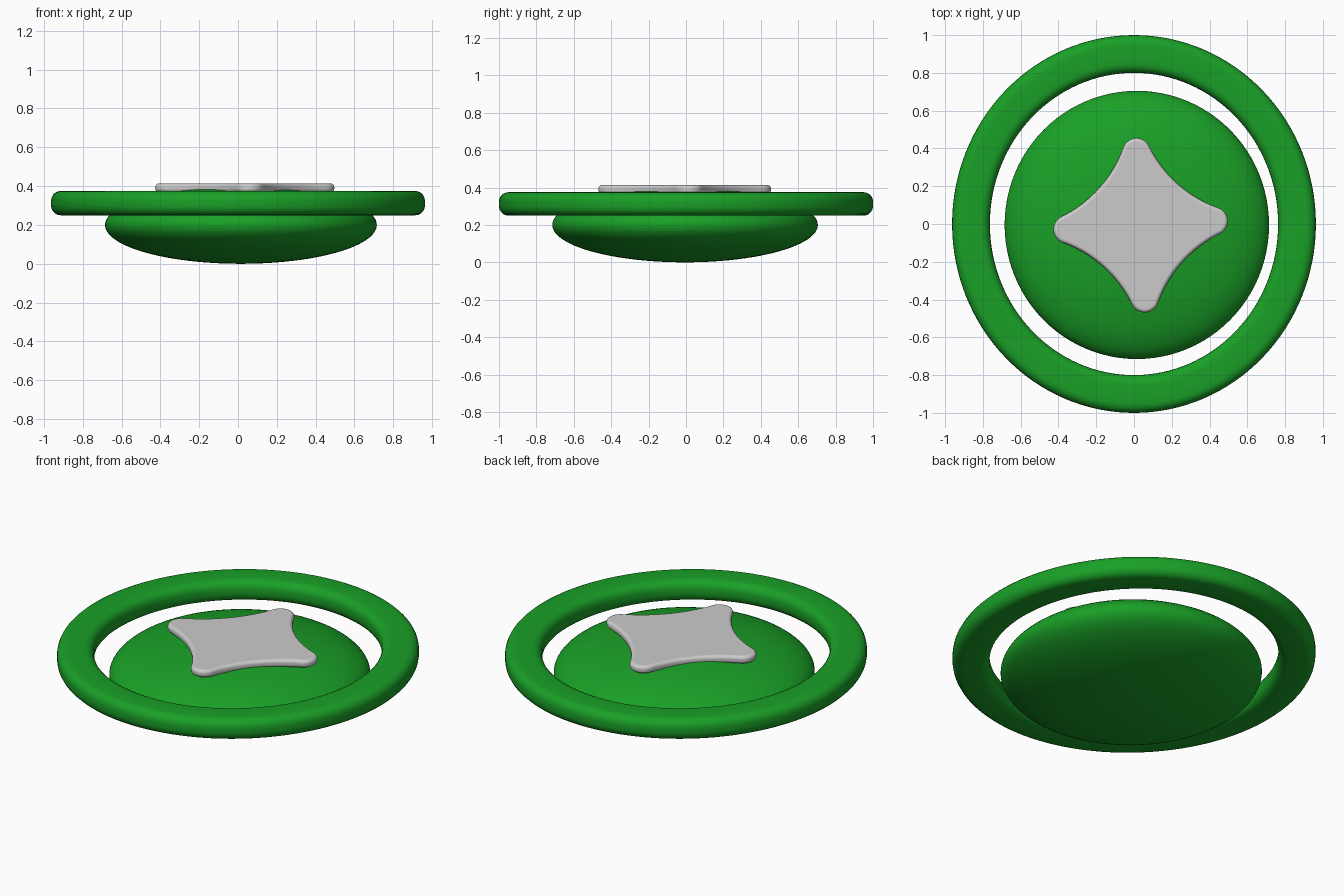
import bpy, bmesh
from math import sin, cos, pi, atan2, radians

if "Cube" in bpy.data.objects:
    bpy.data.objects.remove(bpy.data.objects["Cube"])

green = bpy.data.materials.new("green")
green.diffuse_color = (0.01, 0.35, 0.02, 1)
green.use_nodes = True
green.node_tree.nodes["Principled BSDF"].inputs["Base Color"].default_value = green.diffuse_color


def finish(name, bm, mat=None):
    bmesh.ops.recalc_face_normals(bm, faces=bm.faces)
    mesh = bpy.data.meshes.new(name)
    bm.to_mesh(mesh)
    bm.free()
    ob = bpy.data.objects.new(name, mesh)
    bpy.context.collection.objects.link(ob)
    if mat:
        mesh.materials.append(mat)
    for p in mesh.polygons:
        p.use_smooth = True
    return ob


# Outer ring: rounded rectangle swept round an ellipse
hw, hh, r = 0.1, 0.0625, 0.05
profile = []
for q, (sx, sz) in enumerate([(1, 1), (-1, 1), (-1, -1), (1, -1)]):
    for i in range(6):
        a = (q + i / 5) * pi / 2
        profile.append((sx * (hw - r) + r * cos(a), sz * (hh - r) + r * sin(a)))
N, P = 128, len(profile)
bm = bmesh.new()
rings = []
for k in range(N):
    a = 2 * pi * k / N
    rings.append([bm.verts.new(((0.863 + u) * cos(a), (0.9 + u) * sin(a), 0.3125 + v))
                  for u, v in profile])
for k in range(N):
    for i in range(P):
        n, j = (k + 1) % N, (i + 1) % P
        bm.faces.new((rings[k][i], rings[n][i], rings[n][j], rings[k][j]))
finish("outer_ring", bm, green)

# Central flattened dome
bm = bmesh.new()
bmesh.ops.create_uvsphere(bm, u_segments=96, v_segments=48, radius=1)
dome = finish("central_dome", bm, green)
dome.scale = (0.70, 0.71, 0.2)
dome.location = (0.015, -0.005, 0.2)

# Four-pointed plate: round tips joined by tangent concave arcs
tip_r, waist, c = 0.075, 0.295, 0.387
s = cos(pi / 4)
big_r = (c * c + waist**2 - 2 * c * waist * s - tip_r**2) / (2 * (tip_r - waist + c * s))
d = waist + big_r
t = atan2(d * s, d * s - c)       # angle where tip meets concave arc
half = t - pi / 4                 # half sweep of concave arc
bm = bmesh.new()
verts = []
for k in range(4):
    base = k * pi / 2 + radians(3.2)
    pts = []
    for i in range(17):
        a = -t + 2 * t * i / 16
        pts.append((c + tip_r * cos(a), tip_r * sin(a)))
    for i in range(1, 16):
        a = 5 * pi / 4 + half - 2 * half * i / 16
        # sweep runs from this tip towards the next
        a = 5 * pi / 4 + (half - 2 * half * i / 16)
        pts.append((d * s + big_r * cos(a), d * s + big_r * sin(a)))
    for x, y in pts:
        verts.append(bm.verts.new((x * cos(base) - y * sin(base) + 0.035,
                                   x * sin(base) + y * cos(base) - 0.007, 0.367)))
face = bm.faces.new(verts)
ext = bmesh.ops.extrude_face_region(bm, geom=[face], use_keep_orig=True)
top = [g for g in ext["geom"] if isinstance(g, bmesh.types.BMVert)]
bmesh.ops.translate(bm, verts=top, vec=(0, 0, 0.047))
star = finish("four_point_plate", bm)
bev = star.modifiers.new("round_edges", "BEVEL")
bev.width = 0.02
bev.segments = 4
bev.limit_method = "ANGLE"
bev.angle_limit = radians(60)
bev.harden_normals = True
